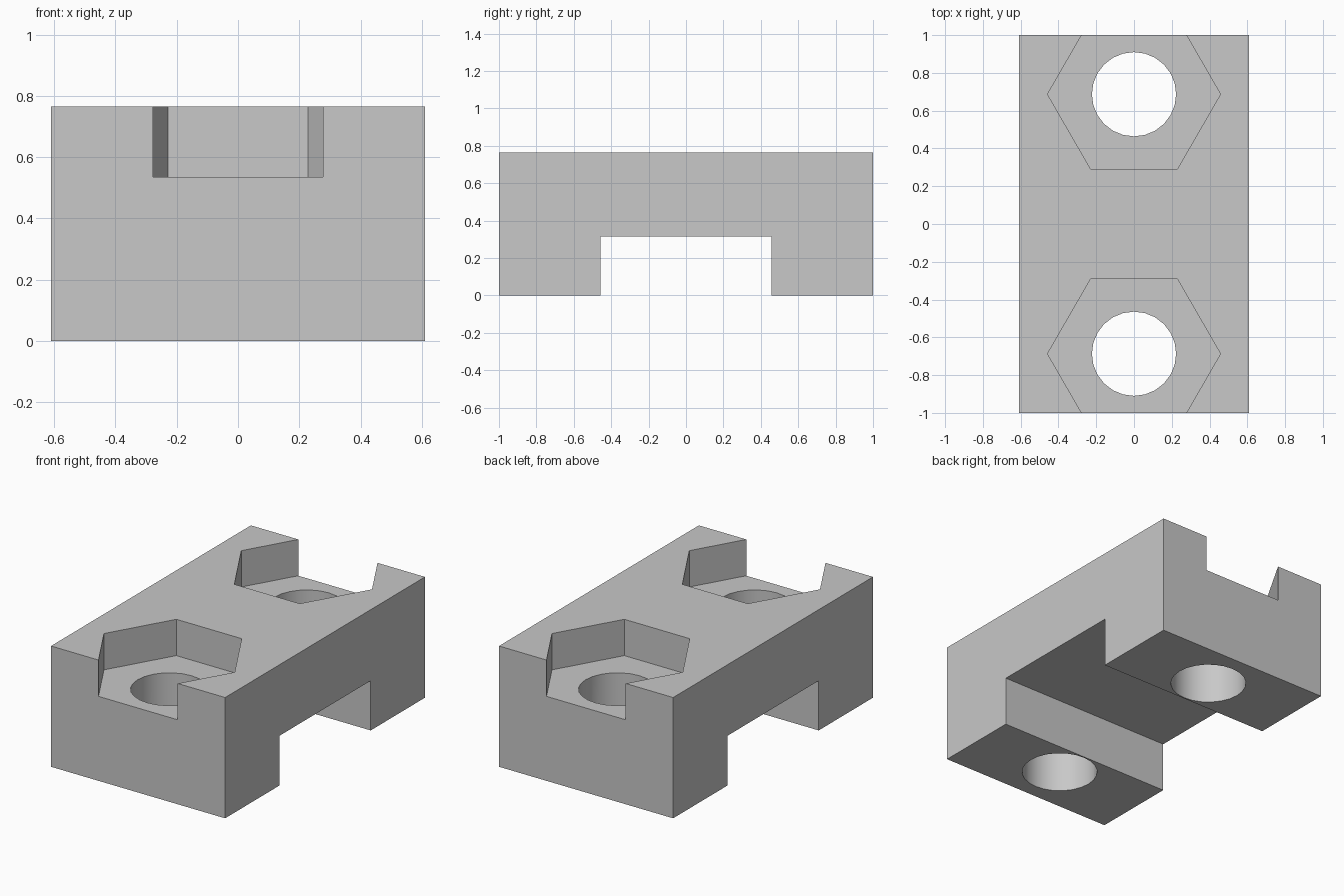
import bpy
import bmesh
from math import radians

cube = bpy.data.objects.get("Cube")
if cube:
    bpy.data.objects.remove(cube, do_unlink=True)

HALF_WIDTH, HEIGHT = 0.61, 0.765
BOLT_Y = 0.687

grey = bpy.data.materials.new("light grey")
grey.use_nodes = True
colour = (0.58, 0.58, 0.58, 1)
grey.diffuse_color = colour
grey.node_tree.nodes["Principled BSDF"].inputs["Base Color"].default_value = colour


def add_object(name, bm):
    bmesh.ops.recalc_face_normals(bm, faces=bm.faces)
    mesh = bpy.data.meshes.new(name)
    bm.to_mesh(mesh)
    bm.free()
    mesh.materials.append(grey)
    obj = bpy.data.objects.new(name, mesh)
    bpy.context.collection.objects.link(obj)
    return obj


def prism(name, sides, radius, y, bottom, top):
    """Upright prism with a corner on the x axis."""
    bpy.ops.mesh.primitive_cylinder_add(
        vertices=sides, radius=radius, depth=top - bottom,
        location=(0, y, (bottom + top) / 2), rotation=(0, 0, radians(90)))
    obj = bpy.context.object
    obj.name = name
    obj.data.materials.append(grey)
    obj.hide_render = True
    return obj


# Bridge-shaped clamp body, extruded across its width
half = [(0.457, 0), (1, 0), (1, HEIGHT)]
profile = [(-0.457, 0.315), (0.457, 0.315)] + half
profile += [(-y, z) for y, z in reversed(half)]
bm = bmesh.new()
side = bm.faces.new([bm.verts.new((-HALF_WIDTH, y, z)) for y, z in profile])
extruded = bmesh.ops.extrude_face_region(bm, geom=[side])["geom"]
bmesh.ops.translate(bm, vec=(2 * HALF_WIDTH, 0, 0),
                    verts=[v for v in extruded if isinstance(v, bmesh.types.BMVert)])
body = add_object("clamp_body", bm)

# Hexagonal nut pockets open to the ends, with round bolt holes through the feet
cutters = []
for end, y in (("front", -BOLT_Y), ("back", BOLT_Y)):
    cutters.append(prism(end + "_nut_pocket_cutter", 6, 0.458, y, 0.535, 1))
    cutters.append(prism(end + "_bolt_hole_cutter", 24, 0.223, y, -0.2, 0.9))

bpy.ops.object.select_all(action="DESELECT")
body.select_set(True)
bpy.context.view_layer.objects.active = body
for cutter in cutters:
    cut = body.modifiers.new(cutter.name, "BOOLEAN")
    cut.operation = "DIFFERENCE"
    cut.solver = "EXACT"
    cut.object = cutter
    bpy.ops.object.modifier_apply(modifier=cut.name)
    bpy.data.objects.remove(cutter, do_unlink=True)

# Round holes smooth, every other edge sharp
bpy.ops.object.shade_smooth_by_angle(angle=radians(30))
